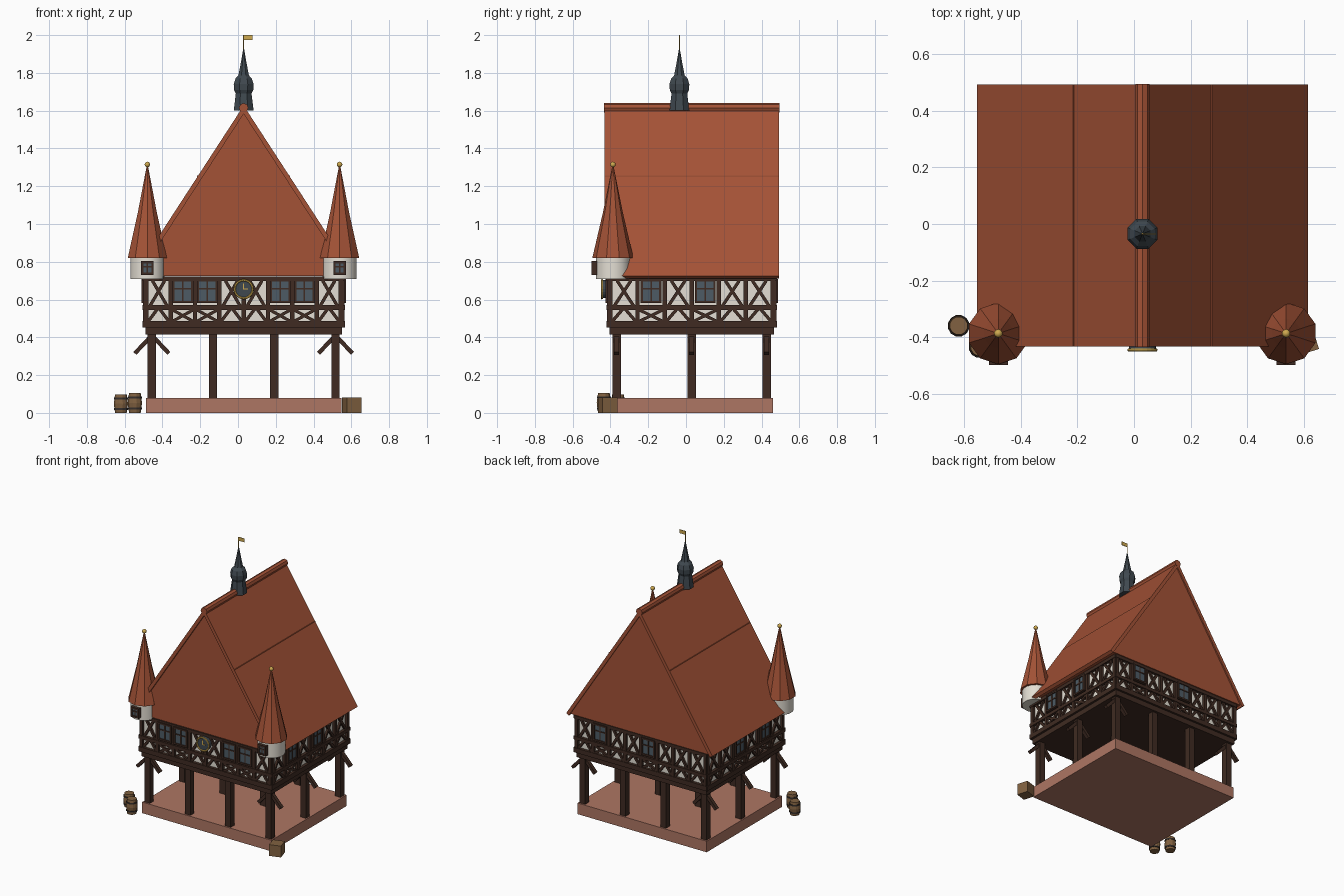
import bpy, bmesh, math
from mathutils import Matrix, Vector

if "Cube" in bpy.data.objects:
    bpy.data.objects.remove(bpy.data.objects["Cube"])


def material(name, *rgb):
    m = bpy.data.materials.new(name)
    m.use_nodes = True
    m.diffuse_color = (*rgb, 1)
    m.node_tree.nodes["Principled BSDF"].inputs["Base Color"].default_value = (*rgb, 1)
    return m


TILE = material("roof_tile_red", 0.37, 0.085, 0.037)
TIMBER = material("dark_timber", 0.05, 0.024, 0.016)
PLASTER = material("cream_plaster", 0.78, 0.74, 0.66)
STONE = material("pink_sandstone", 0.42, 0.18, 0.125)
SLATE = material("dark_slate", 0.05, 0.065, 0.078)
GOLD = material("gold", 0.62, 0.4, 0.08)
GLASS = material("window_glass", 0.075, 0.105, 0.13)
WOOD = material("light_wood", 0.22, 0.12, 0.052)
IRON = material("hoop_iron", 0.035, 0.028, 0.025)

CX, CY = 0.03, 0.03      # centre of the house
HALF_X, HALF_Y = 0.515, 0.43


def finish(name, bm, mat, smooth=False):
    bmesh.ops.recalc_face_normals(bm, faces=bm.faces)
    me = bpy.data.meshes.new(name)
    bm.to_mesh(me)
    bm.free()
    me.materials.append(mat)
    ob = bpy.data.objects.new(name, me)
    bpy.context.collection.objects.link(ob)
    if smooth:
        bpy.ops.object.select_all(action="DESELECT")
        ob.select_set(True)
        bpy.context.view_layer.objects.active = ob
        bpy.ops.object.shade_smooth_by_angle(angle=math.radians(40))
    return ob


def add_box(bm, centre, size, frame=Matrix(), turn=Matrix()):
    m = frame @ Matrix.Translation(centre) @ turn @ Matrix.Diagonal((*size, 1))
    bmesh.ops.create_cube(bm, size=1, matrix=m)


def box(name, centre, size, mat, turn=Matrix()):
    bm = bmesh.new()
    add_box(bm, centre, size, turn=turn)
    return finish(name, bm, mat)


def add_bar(bm, a, b, width, depth, y=0, frame=Matrix()):
    """Beam from a to b, both (x, z) in the plane of a wall."""
    dx, dz = b[0] - a[0], b[1] - a[1]
    turn = Matrix.Rotation(-math.atan2(dz, dx), 4, "Y")
    mid = ((a[0] + b[0]) / 2, y, (a[1] + b[1]) / 2)
    add_box(bm, mid, (math.hypot(dx, dz), depth, width), frame, turn)


def lathe(name, profile, sides, mat, x, y, smooth=False):
    bm = bmesh.new()
    rings = []
    for r, z in profile:
        rings.append([bm.verts.new((x + r * math.cos(t), y + r * math.sin(t), z))
                      for t in (math.tau * (i + 0.5) / sides for i in range(sides))])
    for lo, hi in zip(rings, rings[1:]):
        for i in range(sides):
            j = (i + 1) % sides
            bm.faces.new((lo[i], lo[j], hi[j], hi[i]))
    bm.faces.new(rings[0])
    bm.faces.new(rings[-1])
    return finish(name, bm, mat, smooth)


def ball(name, centre, r):
    bm = bmesh.new()
    bmesh.ops.create_uvsphere(bm, u_segments=10, v_segments=6, radius=r,
                              matrix=Matrix.Translation(centre))
    finish(name, bm, GOLD, True)


def add_window(frame_bm, glass_bm, x, z, w, h, frame):
    add_box(glass_bm, (x, -0.01, z), (w, 0.02, h), frame)
    for s in (-1, 1):
        add_box(frame_bm, (x + s * w / 2, -0.013, z), (0.012, 0.028, h + 0.012), frame)
        add_box(frame_bm, (x, -0.013, z + s * h / 2), (w, 0.028, 0.012), frame)
    add_box(frame_bm, (x, -0.012, z), (0.008, 0.024, h), frame)
    add_box(frame_bm, (x, -0.012, z + h * 0.1), (w, 0.024, 0.008), frame)


# Open ground floor
box("stone_base", (CX, CY, 0.04), (1.036, 0.86, 0.08), STONE)
posts, braces = bmesh.new(), bmesh.new()
for i in range(4):
    x = CX + (i - 1.5) * 0.324
    for j in (-1, 0, 1):
        y = CY + j * 0.397
        add_box(posts, (x, y, 0.25), (0.044, 0.044, 0.35))
        if i in (0, 3):
            for s in (-1, 1):
                add_bar(braces, (x + s * 0.01, 0.4), (x + s * 0.09, 0.315), 0.022, 0.026, y)
finish("ground_floor_posts", posts, TIMBER)
finish("post_braces", braces, TIMBER)
box("floor_beam", (CX, CY, 0.435), (1.04, 0.872, 0.04), TIMBER)
box("plaster_walls", (CX, CY, 0.585), (2 * HALF_X, 2 * HALF_Y, 0.265), PLASTER)


# Timber framing of the four walls
def wall(name, angle, half, distance, bays, window_bays):
    frame = (Matrix.Translation((CX, CY, 0)) @ Matrix.Rotation(angle, 4, "Z")
             @ Matrix.Translation((0, -distance, 0)))
    beams, sashes, panes = bmesh.new(), bmesh.new(), bmesh.new()
    for z, h in ((0.47, 0.034), (0.558, 0.024), (0.709, 0.024)):
        add_box(beams, (0, -0.004, z), (2 * half + 0.034, 0.034, h), frame)
    step = 2 * half / bays
    for i in range(bays + 1):
        add_box(beams, (-half + i * step, -0.003, 0.59), (0.023, 0.03, 0.25), frame)
    for i in range(bays):
        x = -half + (i + 0.5) * step
        q = step / 2 - 0.01
        if i in window_bays:
            add_window(sashes, panes, x, 0.645, 0.098, 0.115, frame)
            for s in (-1, 1):
                add_bar(beams, (x - q, 0.515 - s * 0.03), (x + q, 0.515 + s * 0.03),
                        0.016, 0.024, -0.002, frame)
        else:
            for s in (-1, 1):
                add_bar(beams, (x + s * q, 0.485), (x + s * 0.006, 0.55), 0.017, 0.024, -0.002, frame)
                add_bar(beams, (x + s * q * 0.85, 0.565), (x - s * q * 0.6, 0.7),
                        0.017, 0.024, -0.002, frame)
    finish(name + "_timber_frame", beams, TIMBER)
    finish(name + "_window_frames", sashes, TIMBER)
    finish(name + "_window_panes", panes, GLASS)


wall("front", 0, HALF_X, HALF_Y, 8, (1, 2, 5, 6))
wall("back", math.pi, HALF_X, HALF_Y, 8, (1, 4))
wall("left", math.pi / 2, HALF_Y, HALF_X, 6, (1, 3))
wall("right", -math.pi / 2, HALF_Y, HALF_X, 6, (2, 4))

# Clock
bm = bmesh.new()
flat = Matrix.Translation((CX, -0.43, 0.655)) @ Matrix.Rotation(math.pi / 2, 4, "X")
bmesh.ops.create_cone(bm, cap_ends=True, segments=20, radius1=0.048, radius2=0.048,
                      depth=0.03, matrix=flat)
finish("clock_face", bm, SLATE)
bpy.ops.mesh.primitive_torus_add(major_segments=20, minor_segments=6, major_radius=0.048,
                                 minor_radius=0.006, location=(CX, -0.445, 0.655),
                                 rotation=(math.pi / 2, 0, 0))
ring = bpy.context.object
ring.name = "clock_ring"
ring.data.materials.append(GOLD)
bm = bmesh.new()
add_bar(bm, (CX, 0.652), (CX, 0.685), 0.006, 0.006, -0.447)
add_bar(bm, (CX, 0.655), (CX + 0.022, 0.655), 0.006, 0.006, -0.447)
finish("clock_hands", bm, GOLD)

# Steep gabled roof
EAVE, TOP, SPAN = 0.725, 1.625, 0.585
Y0, Y1 = -0.43, 0.495
bm = bmesh.new()
ends = [[bm.verts.new((CX + x, y, z)) for x, z in
         ((-SPAN, EAVE), (SPAN, EAVE), (0, TOP))] for y in (Y0 + 0.012, Y1 - 0.012)]
for e in ends:
    bm.faces.new(e)
for i in range(3):
    j = (i + 1) % 3
    bm.faces.new((ends[0][i], ends[0][j], ends[1][j], ends[1][i]))
finish("roof_body", bm, TILE)
slabs, course = bmesh.new(), bmesh.new()
for s in (-1, 1):
    inward = Vector((-s * (TOP - EAVE), 0, -SPAN)).normalized() * 0.011
    add_bar(slabs, (CX + s * SPAN + inward.x, EAVE + inward.z), (CX + inward.x, TOP + inward.z),
            0.024, Y1 - Y0, CY)
    t = 0.415
    x, z = CX + s * SPAN * t, TOP - (TOP - EAVE) * t
    add_box(course, (x, CY, z), (0.006, Y1 - Y0, 0.008))
finish("roof_slopes", slabs, TILE)
finish("roof_course_line", course, TILE)
bm = bmesh.new()
bmesh.ops.create_cone(bm, cap_ends=True, segments=8, radius1=0.025, radius2=0.025, depth=Y1 - Y0 + 0.004,
                      matrix=Matrix.Translation((CX, CY, 1.615)) @ Matrix.Rotation(math.pi / 2, 4, "X"))
finish("ridge_cap", bm, TILE)

# Corner turrets
for side, x in (("right", -0.48), ("left", 0.538)):
    y = -0.387
    lathe(side + "_turret_wall", ((0.092, 0.71), (0.092, 0.825)), 16, PLASTER, x, y, True)
    lathe(side + "_turret_roof", ((0.109, 0.82), (0.053, 1.06), (0.004, 1.305)), 10, TILE, x, y)
    ball(side + "_turret_finial", (x, y, 1.315), 0.015)
    sash, pane = bmesh.new(), bmesh.new()
    add_window(sash, pane, x, 0.767, 0.055, 0.06, Matrix.Translation((0, y - 0.085, 0)))
    finish(side + "_turret_window_frame", sash, TIMBER)
    finish(side + "_turret_window_pane", pane, GLASS)

# Ridge spire with flag
SY = -0.035
lathe("spire", ((0.057, 1.6), (0.045, 1.69), (0.055, 1.71), (0.057, 1.74), (0.047, 1.77),
                (0.03, 1.787), (0.015, 1.86), (0.003, 1.925)), 8, SLATE, CX, SY)
lathe("flag_pole", ((0.003, 1.9), (0.003, 2.0)), 6, GOLD, CX, SY)
box("flag", (CX + 0.024, SY, 1.987), (0.046, 0.004, 0.026), GOLD)

# Barrels and crate
for n, (x, y, h) in enumerate(((-0.62, -0.36, 0.097), (-0.546, -0.435, 0.105)), 1):
    lathe(f"barrel_{n}", ((0.032, 0), (0.039, h / 2), (0.032, h)), 12, WOOD, x, y)
    for k in (0.22, 0.78):
        lathe(f"barrel_{n}_hoop", ((0.038, h * k - 0.005), (0.038, h * k + 0.005)), 12, IRON, x, y)
box("crate", (0.603, -0.415, 0.041), (0.082, 0.082, 0.082), WOOD, Matrix.Rotation(0.3, 4, "Z"))
